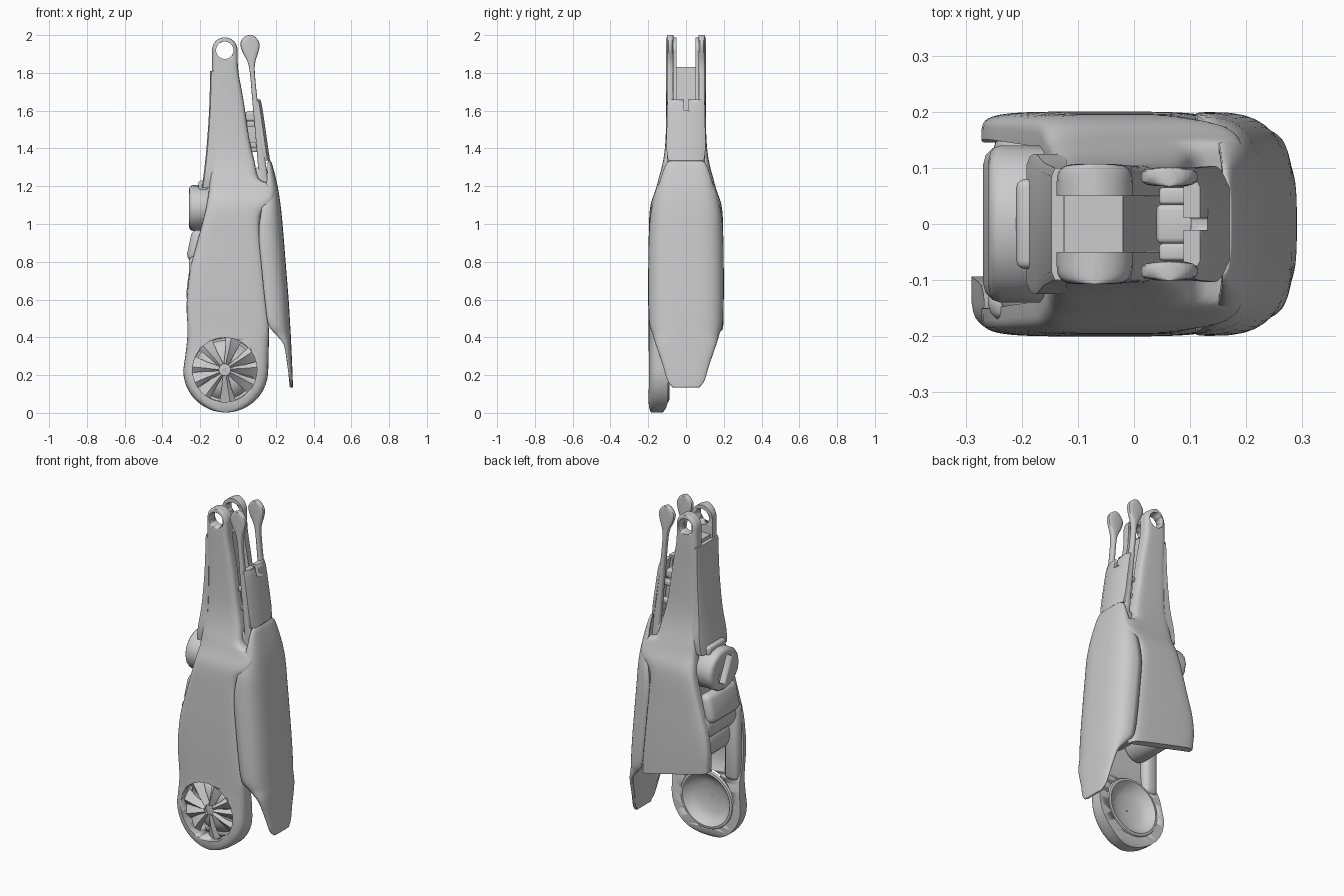
import bpy, bmesh, math
from mathutils import Matrix, Vector

if "Cube" in bpy.data.objects:
    bpy.data.objects.remove(bpy.data.objects["Cube"])


def finish(bm, name, angle=40):
    bmesh.ops.recalc_face_normals(bm, faces=bm.faces)
    me = bpy.data.meshes.new(name)
    bm.to_mesh(me)
    bm.free()
    ob = bpy.data.objects.new(name, me)
    bpy.context.collection.objects.link(ob)
    for o in bpy.context.selected_objects:
        o.select_set(False)
    ob.select_set(True)
    bpy.context.view_layer.objects.active = ob
    bpy.ops.object.shade_smooth_by_angle(angle=math.radians(angle))
    return ob


def loft(name, sections, closed=True, caps=True, angle=40):
    bm = bmesh.new()
    loops = [[bm.verts.new(p) for p in s] for s in sections]
    n = len(loops[0])
    for a, b in zip(loops, loops[1:]):
        for i in range(n if closed else n - 1):
            j = (i + 1) % n
            bm.faces.new((a[i], a[j], b[j], b[i]))
    if caps:
        bm.faces.new(loops[0])
        bm.faces.new(loops[-1])
    return finish(bm, name, angle)


def resample(rows, n=3):
    """Catmull-Rom interpolation of the profile rows."""
    out = []
    for i in range(len(rows) - 1):
        p = [rows[max(i - 1, 0)], rows[i], rows[i + 1], rows[min(i + 2, len(rows) - 1)]]
        for k in range(n):
            t = k / n
            out.append([0.5 * (2 * b + (c - a) * t + (2 * a - 5 * b + 4 * c - d) * t * t
                        + (3 * b - a - 3 * c + d) * t ** 3) for a, b, c, d in zip(*p)])
    return out + [list(rows[-1])]


def spow(v, e):
    return math.copysign(abs(v) ** e, v)


def cylinder(name, loc, r, depth, axis='Y', seg=40, bevel=0.0, scale=(1, 1, 1)):
    bm = bmesh.new()
    bmesh.ops.create_cone(bm, cap_ends=True, segments=seg, radius1=r, radius2=r, depth=depth)
    if bevel:
        edges = [e for e in bm.edges if abs(e.verts[0].co.z - e.verts[1].co.z) < 1e-5]
        bmesh.ops.bevel(bm, geom=edges, offset=bevel, segments=3, affect='EDGES', profile=0.5)
    rot = {'X': Matrix.Rotation(math.pi / 2, 4, 'Y'), 'Y': Matrix.Rotation(math.pi / 2, 4, 'X')}[axis]
    bm.transform(Matrix.Translation(loc) @ Matrix.Diagonal((*scale, 1)) @ rot)
    return finish(bm, name)


def box(name, loc, size, bevel=0.01, tilt=0, axis='Y'):
    bm = bmesh.new()
    bmesh.ops.create_cube(bm, size=1)
    bm.transform(Matrix.Diagonal((*size, 1)))
    bmesh.ops.bevel(bm, geom=bm.edges[:], offset=bevel, segments=3, affect='EDGES', profile=0.5)
    bm.transform(Matrix.Translation(loc) @ Matrix.Rotation(tilt, 4, axis))
    return finish(bm, name)


def cut(ob, cutter):
    m = ob.modifiers.new("cut", 'BOOLEAN')
    m.operation, m.object, m.solver = 'DIFFERENCE', cutter, 'EXACT'
    bpy.context.view_layer.objects.active = ob
    bpy.ops.object.modifier_apply(modifier=m.name)
    cutter.hide_render = True
    bpy.data.objects.remove(cutter)


# Side plates: z, left x, right x, inner y, outer y
upper = [(1.87, -.137, -.002, .05, .107), (1.80, -.138, .003, .05, .107), (1.65, -.14, .03, .05, .105),
         (1.45, -.143, .06, .05, .108), (1.33, -.147, .088, .06, .122), (1.24, -.15, .11, .08, .145),
         (1.21, -.152, .175, .09, .153), (1.17, -.155, .195, .10, .165), (1.12, -.163, .18, .12, .183),
         (1.07, -.172, .13, .135, .192), (1.0, -.19, .113, .14, .196), (.88, -.222, .122, .145, .198),
         (.75, -.255, .135, .15, .2), (.58, -.272, .152, .15, .2), (.45, -.267, .163, .145, .198)]
top = [(1.92 + .068 * math.sin(a), -.07 - .068 * math.cos(a), -.07 + .068 * math.cos(a), .05, .107)
       for a in [math.radians(d) for d in (86, 75, 60, 45, 30, 15, 0, -8)]]
foot = [(.225 + .223 * math.sin(a), -.065 - .225 * math.cos(a), -.065 + .225 * math.cos(a),
         .094 + .03 * max(0, -math.sin(a)) ** 8, .2 - .015 * max(0, -math.sin(a)) ** 8)
        for a in [math.radians(-d) for d in (0, 10, 20, 30, 40, 50, 60, 68, 75, 81, 86)]]


def plate(name, side, rows, slant=0.0):
    secs = []
    for z, xl, xr, yi, yo in rows:
        c, h, s = (xl + xr) / 2, (xr - xl) / 2, []
        k_s = slant * min(1, max(0, (.8 - z) / .35))
        for k in range(25):
            a = math.pi * k / 24
            x = c - h * spow(math.cos(a), .4)
            s.append((x, side * (yi + (yo - yi) * abs(math.sin(a)) ** .4), z + k_s * (xr - x)))
        secs.append(s)
    ob = loft(name, secs)
    cut(ob, cylinder("pin_cutter", (-.07, side * .08, 1.92), .046, .2))
    return ob


near = plate("side_plate_near", -1, top + resample(
    upper + [(.36, -.272, .163, .11, .198)] + foot[:1]) + foot[1:])
cut(near, cylinder("ankle_cutter", (-.07, -.15, .228), .17, .3, seg=64))
plate("side_plate_far", 1, top + resample(upper + [(.43, -.265, .163, .148, .197)]), .25)

# Ankle bowl: shallow dish closing the ring, with a thin lip behind it
dish = [(.174, -.1), (.168, -.09), (.155, -.088), (.148, -.095), (.13, -.12), (.09, -.135), (.04, -.142),
        (.004, -.143)]
loft("ankle_dish", [[(-.07 + r * math.cos(2 * math.pi * k / 48), y, .228 + r * math.sin(2 * math.pi * k / 48))
                     for k in range(48)] for r, y in dish], caps=False)
# Fan-like blades in front of the dish
for i in range(9):
    a = 2 * math.pi * i / 9 + .2 * math.sin(i * 5)
    d, p = Vector((math.cos(a), 0, math.sin(a))), Vector((-math.sin(a), 0, math.cos(a)))
    o = Vector((-.07, 0, .228))
    secs = []
    for r, w, y in ((.03, .014, -.182), (.1, .026, -.175), (.172, .045, -.16)):
        q = o + d * r
        secs.append([q - p * w + Vector((0, y + .03, 0)), q + p * w + Vector((0, y + .018, 0)),
                     q + p * w * .3 + Vector((0, y, 0))])
    loft(f"ankle_blade_{i}", secs, angle=20)

# Inner core joining the plates: z, left x, right x, half width
core = resample([(1.83, -.125, -.02, .055), (1.6, -.13, .01, .06), (1.3, -.135, .07, .075),
                 (1.15, -.15, .1, .12), (.95, -.16, .1, .15), (.75, -.17, .11, .16), (.65, -.1, .12, .16),
                 (.55, .03, .13, .16)])
loft("inner_core", [[(xl, -w, z), (xr, -w, z), (xr, w, z), (xl, w, z)] for z, xl, xr, w in core])

# Shin guard: front plate, wider and further forward at its base
shin = resample([(1.81, -.147, .1), (1.6, -.153, .103), (1.4, -.167, .11), (1.27, -.181, .125), (1.19, -.192, .12)])
loft("shin_guard", [[(-.12, -w, z), (x + .006, -w, z), (x, -w + .015, z), (x, w - .015, z), (x + .006, w, z),
                     (-.12, w, z)] for z, x, w in shin])

# Front knob with a slanted slot
knob = cylinder("shin_knob", (-.2, 0, 1.085), .122, .118, 'X', 16, .022, (1, 1.15, 1))
cut(knob, box("slot_cutter", (-.25, 0, 1.085), (.05, .05, .16), .005, math.radians(25), 'X'))
box("knob_cap", (-.185, 0, 1.2), (.05, .16, .06), .015)

# Rounded guards stepping down the front
box("front_guard_upper", (-.222, 0, .885), (.075, .28, .17), .035, math.radians(12))
cylinder("front_roll_upper", (-.175, 0, .78), .075, .31, bevel=.02, scale=(1, 1, 1.2))
cylinder("front_roll_lower", (-.13, 0, .65), .085, .3, bevel=.02, scale=(1, 1, 1.2))
box("ankle_strut", (-.215, -.138, .6), (.09, .07, .46), .03)

# Calf shell: z, outer x, edge x, half width
calf = resample([(1.335, .172, .158, .085), (1.31, .183, .157, .11), (1.2, .21, .15, .148), (1.08, .228, .125, .184),
                 (.95, .24, .11, .196), (.8, .252, .122, .199), (.6, .268, .142, .199), (.47, .276, .16, .194),
                 (.42, .279, .195, .178), (.36, .282, .243, .16), (.25, .287, .262, .122), (.17, .29, .274, .098),
                 (.135, .29, .283, .07)])
secs = []
for z, xo, xe, w in calf:
    secs.append([(xe + (xo - xe) * abs(math.sin(math.pi * k / 24)) ** .7,
                  -w * spow(math.cos(math.pi * k / 24), .62), z) for k in range(25)])
shell = loft("calf_shell", secs, closed=False, caps=False)
solid = shell.modifiers.new("thickness", 'SOLIDIFY')
solid.thickness = .014
solid.offset = -1 if sum(p.normal.x for p in shell.data.polygons) > 0 else 1

# Upper calf plate between the rods, notched at the top
back = [(1.66, .118, .095), (1.62, .128, .1), (1.5, .146, .102), (1.4, .16, .103), (1.335, .17, .095)]
pad = loft("upper_calf_plate", [[(x - .03, -w, z), (x - .014, -w, z), (x, -w + .03, z), (x, w - .03, z),
                                 (x - .014, w, z), (x - .03, w, z)] for z, x, w in resample(back)])
cut(pad, box("notch_cutter", (.1, 0, 1.65), (.2, .022, .1), .004))
box("plate_hinge", (.08, 0, 1.57), (.08, .07, .05), .01)
box("plate_tongue", (.085, 0, 1.48), (.09, .025, .2), .008)
for s in (-1, 1):
    for z in (1.42, 1.53):
        box("plate_link", (.09, s * .05, z), (.09, .03, .03), .006)
box("calf_bridge", (.12, 0, 1.23), (.07, .2, .14), .02)

# Piston rods with paddle heads: z, centre x, half width
rod = resample([(2.0, .063, .008), (1.99, .063, .03), (1.955, .063, .051), (1.91, .066, .042), (1.86, .071, .021),
                (1.8, .076, .013), (1.65, .09, .014), (1.45, .112, .018), (1.3, .128, .022), (1.15, .14, .024)])
for s, side in ((-1, "near"), (1, "far")):
    loft(f"piston_rod_{side}", [[(x + w * spow(math.cos(a), .7), s * .084 + .017 * spow(math.sin(a), .6), z)
         for a in [2 * math.pi * k / 16 for k in range(16)]] for z, x, w in rod])
